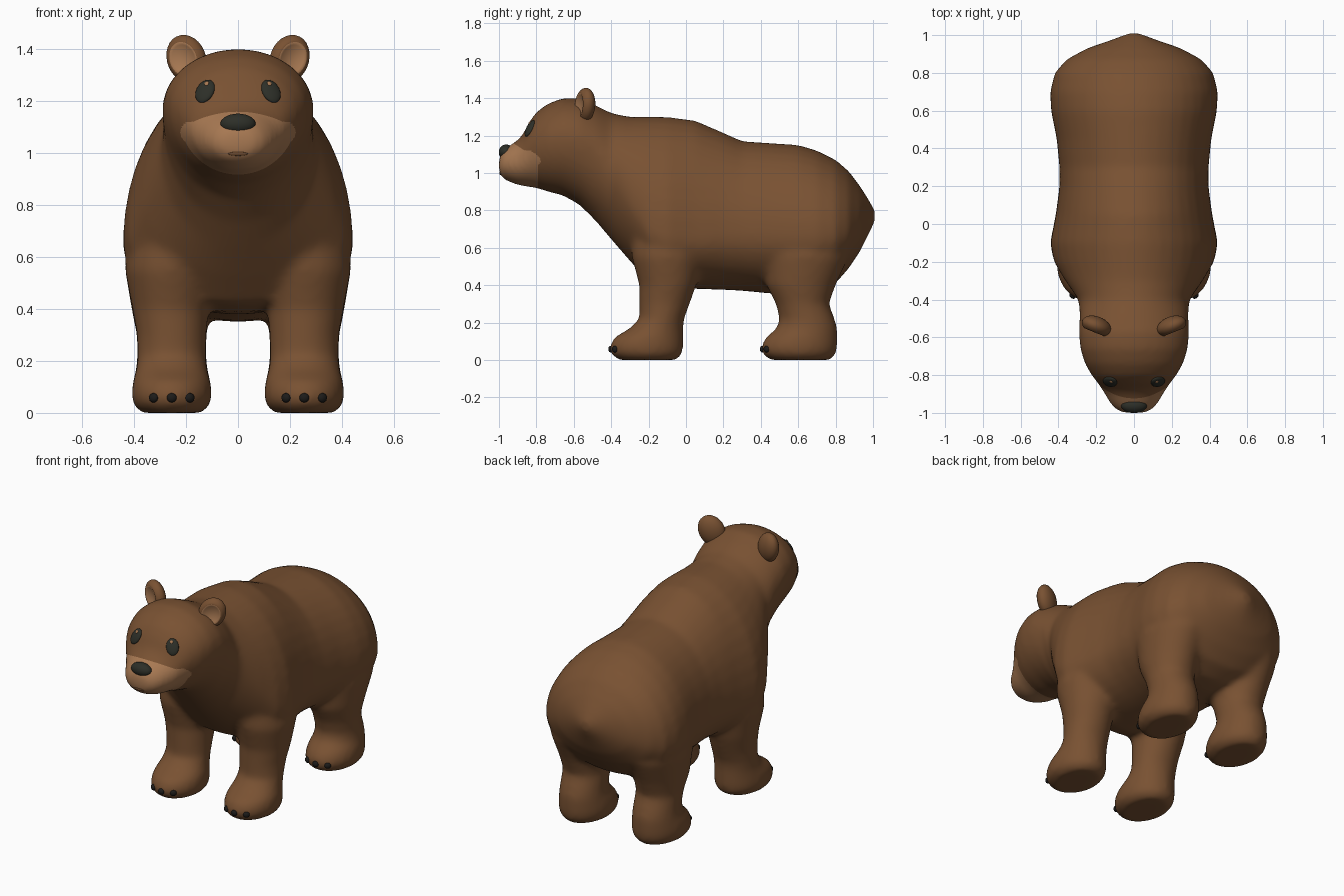
import bpy
import bmesh
from math import sin, cos, tau, pi, radians
from mathutils import Vector, Matrix
from mathutils.bvhtree import BVHTree

default_cube = bpy.data.objects.get("Cube")
if default_cube:
    bpy.data.objects.remove(default_cube, do_unlink=True)


def make_material(name, red, green, blue):
    mat = bpy.data.materials.new(name)
    mat.use_nodes = True
    mat.diffuse_color = (red, green, blue, 1)
    shader = mat.node_tree.nodes["Principled BSDF"]
    shader.inputs["Base Color"].default_value = (red, green, blue, 1)
    shader.inputs["Roughness"].default_value = 0.8
    return mat


FUR = make_material("brown_fur", 0.19, 0.083, 0.032)
TAN = make_material("tan_fur", 0.39, 0.19, 0.085)
DARK = make_material("dark_nose_and_eyes", 0.026, 0.028, 0.021)
CLAW = make_material("black_claw", 0.012, 0.011, 0.01)
SEGMENTS = 40


def loft(bm, rings):
    """Skin a list of closed point rings and cap both ends."""
    loops = [[bm.verts.new(p) for p in ring] for ring in rings]
    for low, high in zip(loops, loops[1:]):
        for i in range(SEGMENTS):
            j = (i + 1) % SEGMENTS
            bm.faces.new((low[i], low[j], high[j], high[i]))
    bm.faces.new(loops[0][::-1])
    bm.faces.new(loops[-1])


def torso_ring(y, bottom, middle, top, half_width):
    """Egg-shaped section whose widest point is at the middle height."""
    points = []
    for i in range(SEGMENTS):
        a = tau * i / SEGMENTS
        height = top - middle if sin(a) > 0 else middle - bottom
        points.append((half_width * cos(a), y, middle + height * sin(a)))
    return points


def leg_ring(side, z, x, half_width, front, back):
    centre, depth = (front + back) / 2, (back - front) / 2
    return [(side * x + half_width * cos(tau * i / SEGMENTS),
             centre + depth * sin(tau * i / SEGMENTS), z) for i in range(SEGMENTS)]


# Torso and head: y, bottom, widest height, top, half width
torso = [
    (-1.0, 1.0, 1.04, 1.08, .06),
    (-.98, .97, 1.04, 1.12, .1),
    (-.94, .95, 1.05, 1.15, .133),
    (-.9, .935, 1.06, 1.175, .155),
    (-.87, .93, 1.08, 1.21, .175),
    (-.84, .925, 1.12, 1.27, .195),
    (-.8, .92, 1.15, 1.325, .225),
    (-.74, .9, 1.17, 1.37, .26),
    (-.66, .88, 1.18, 1.4, .285),
    (-.57, .83, 1.17, 1.4, .292),
    (-.48, .74, 1.12, 1.36, .287),
    (-.4, .645, 1.0, 1.32, .295),
    (-.3, .53, .85, 1.3, .365),
    (-.2, .42, .7, 1.3, .425),
    (-.1, .39, .65, 1.3, .445),
    (.05, .38, .65, 1.28, .415),
    (.2, .375, .67, 1.215, .395),
    (.3, .37, .67, 1.17, .395),
    (.45, .355, .67, 1.16, .41),
    (.6, .35, .66, 1.15, .44),
    (.7, .36, .66, 1.12, .445),
    (.8, .41, .67, 1.07, .42),
    (.87, .49, .69, 1.01, .36),
    (.93, .58, .72, .93, .25),
    (.975, .67, .76, .86, .12),
    (1.01, .74, .77, .8, .03),
]

# Legs: z, centre x, half width, front y, back y
front_leg = [
    (0, .255, .115, -.36, -.05),
    (.03, .255, .147, -.4, -.02),
    (.07, .255, .156, -.41, -.015),
    (.12, .255, .15, -.385, -.015),
    (.17, .255, .136, -.3, -.015),
    (.22, .255, .132, -.25, -.01),
    (.3, .255, .134, -.25, .02),
    (.4, .26, .147, -.25, .055),
    (.55, .26, .175, -.29, .09),
    (.7, .24, .18, -.29, .1),
    (.85, .2, .13, -.24, .05),
]
hind_leg = [
    (0, .255, .115, .45, .77),
    (.03, .255, .147, .41, .8),
    (.07, .255, .156, .4, .81),
    (.12, .255, .15, .425, .81),
    (.17, .255, .137, .485, .81),
    (.22, .255, .133, .5, .795),
    (.3, .255, .135, .48, .765),
    (.4, .26, .15, .43, .8),
    (.55, .26, .175, .41, .87),
    (.7, .24, .18, .43, .86),
    (.85, .2, .13, .5, .78),
]

bm = bmesh.new()
loft(bm, [torso_ring(*row) for row in torso])
for side in (1, -1):
    for leg in (front_leg, hind_leg):
        loft(bm, [leg_ring(side, *row) for row in leg])
bmesh.ops.recalc_face_normals(bm, faces=bm.faces)
mesh = bpy.data.meshes.new("bear_body")
bm.to_mesh(mesh)
bm.free()
body = bpy.data.objects.new("bear_body", mesh)
bpy.context.collection.objects.link(body)

# Fuse the volumes into one soft skin
remesh = body.modifiers.new("fuse", "REMESH")
remesh.mode = "VOXEL"
remesh.voxel_size = 0.016
soften = body.modifiers.new("soften", "SMOOTH")
soften.factor = 0.5
soften.iterations = 14
graph = bpy.context.evaluated_depsgraph_get()
skin = bpy.data.meshes.new_from_object(body.evaluated_get(graph))
body.modifiers.clear()
body.data = skin
skin.materials.clear()
skin.materials.append(FUR)
skin.materials.append(TAN)

# Cut clean muzzle edges, then colour the muzzle and cheek spots
MUZZLE_BACK, SLOPE = -.79, .65
bm = bmesh.new()
bm.from_mesh(skin)
cheek = [e for e in bm.edges if all(
    v.co.y < -.72 and abs(v.co.x) > .11 and 1 < v.co.z < 1.16 for v in e.verts)]
bmesh.ops.subdivide_edges(bm, edges=cheek, cuts=1, use_grid_fill=True)
for point, normal in (((0, MUZZLE_BACK, 1), (0, 1, 0)),
                      ((0, -.94, 1.17), (0, SLOPE, 1))):
    head = [f for f in bm.faces if f.calc_center_median().y < -.7]
    geometry = set(head)
    for f in head:
        geometry.update(f.verts)
        geometry.update(f.edges)
    bmesh.ops.bisect_plane(bm, geom=list(geometry), plane_co=point, plane_no=normal)
for f in bm.faces:
    c = f.calc_center_median()
    in_muzzle = c.y < MUZZLE_BACK and c.z < 1.17 - SLOPE * (c.y + .94)
    in_cheek = c.y < -.7 and (Vector((abs(c.x), c.z)) - Vector((.18, 1.08))).length < .042
    f.material_index = int(in_muzzle or in_cheek)
    f.smooth = True
surface = BVHTree.FromBMesh(bm)
bm.to_mesh(skin)
bm.free()


def snap(x, z, start=-2):
    """Find the skin straight behind a point seen from the front."""
    hit, normal, _, _ = surface.ray_cast(Vector((x, start, z)), Vector((0, 1, 0)))
    return hit, normal.to_track_quat("-Y", "Z").to_matrix().to_4x4()


def ball(name, place, turn, size, materials, shape=None):
    """Ellipsoid with its poles along y; shape may edit the unit sphere."""
    bm = bmesh.new()
    bmesh.ops.create_uvsphere(bm, u_segments=28, v_segments=20, radius=1,
                              matrix=Matrix.Rotation(pi / 2, 4, "X"))
    if shape:
        shape(bm)
    bm.transform(Matrix.Translation(place) @ turn @ Matrix.Diagonal((*size, 1)))
    for f in bm.faces:
        f.smooth = True
    mesh = bpy.data.meshes.new(name)
    bm.to_mesh(mesh)
    bm.free()
    for mat in materials:
        mesh.materials.append(mat)
    bpy.context.collection.objects.link(bpy.data.objects.new(name, mesh))


def cup_ear(bm):
    """Hollow the front of the ear and mark it as the second material."""
    for f in bm.faces:
        c = f.calc_center_median()
        f.material_index = int(c.y < 0 and c.x ** 2 + c.z ** 2 < .45)
    for v in bm.verts:
        spread = v.co.x ** 2 + v.co.z ** 2
        if v.co.y < 0 and spread < .5:
            v.co.y = -.4 - .6 * spread


# Nose and mouth
ball("nose", (0, -.962, 1.112), Matrix.Rotation(radians(-15), 4, "X"),
     (.068, .039, .04), [DARK])
place, turn = snap(0, .997)
ball("mouth", place, turn, (.038, .005, .008), [FUR])

for side, label in ((1, "left"), (-1, "right")):
    # Eyes with a small glint
    place, turn = snap(side * .127, 1.238)
    roll = Matrix.Rotation(radians(-12 * side), 4, "Y")
    ball(label + "_eye", place, turn @ roll, (.037, .015, .05), [DARK])
    glint = place + turn.to_3x3() @ Vector((-side * .006, -.013, .027))
    ball(label + "_eye_glint", glint, turn, (.009, .004, .01), [TAN])

    # Ears, turned slightly outward
    lean = Matrix.Rotation(radians(22 * side), 4, "Z") @ Matrix.Rotation(
        radians(25 * side), 4, "Y")
    ball(label + "_ear", (side * .198, -.54, 1.362), lean,
         (.078, .05, .096), [FUR, TAN], cup_ear)

    # Three claws on each foot
    for foot, start in (("front", -2), ("hind", .2)):
        for number, offset in enumerate((-.07, 0, .07)):
            place, turn = snap(side * (.255 + offset), .058, start)
            ball(f"{label}_{foot}_claw_{number + 1}", place, turn,
                 (.019, .014, .018), [CLAW])
